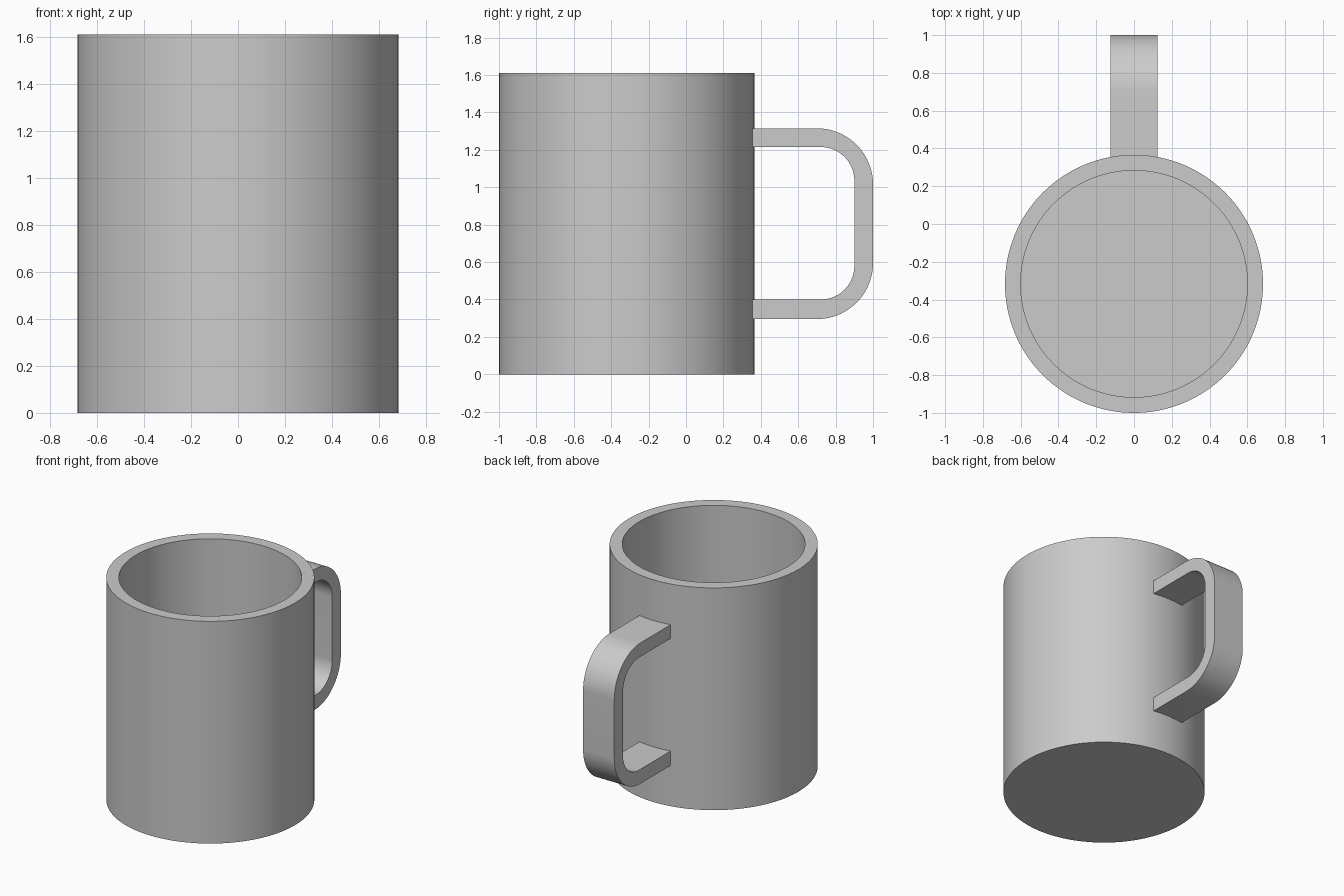
import bpy
import bmesh
import math

cube = bpy.data.objects.get("Cube")
if cube:
    bpy.data.objects.remove(cube, do_unlink=True)

CENTRE_Y = -0.317
OUTER_R, INNER_R = 0.683, 0.6
HEIGHT, FLOOR = 1.61, 0.08
SEGMENTS = 128

grey = bpy.data.materials.new("ceramic_grey")
grey.use_nodes = True
colour = (0.6, 0.6, 0.6, 1)
grey.diffuse_color = colour
grey.node_tree.nodes["Principled BSDF"].inputs["Base Color"].default_value = colour


def finish(bm, name):
    """Turn a bmesh into a smooth object with sharp edges kept."""
    bmesh.ops.recalc_face_normals(bm, faces=bm.faces)
    mesh = bpy.data.meshes.new(name)
    bm.to_mesh(mesh)
    bm.free()
    obj = bpy.data.objects.new(name, mesh)
    bpy.context.collection.objects.link(obj)
    mesh.materials.append(grey)
    bpy.ops.object.select_all(action="DESELECT")
    obj.select_set(True)
    bpy.context.view_layer.objects.active = obj
    bpy.ops.object.shade_smooth_by_angle(angle=math.radians(30))
    return obj


# Cup body: a closed cylinder whose top is inset to a rim and sunk to the floor
bm = bmesh.new()
rings = []
for radius, z in ((OUTER_R, 0), (OUTER_R, HEIGHT), (INNER_R, HEIGHT), (INNER_R, FLOOR)):
    angles = [2 * math.pi * i / SEGMENTS for i in range(SEGMENTS)]
    rings.append([bm.verts.new((radius * math.cos(a), CENTRE_Y + radius * math.sin(a), z))
                  for a in angles])
for low, high in zip(rings, rings[1:]):
    for i in range(SEGMENTS):
        j = (i + 1) % SEGMENTS
        bm.faces.new((low[i], low[j], high[j], high[i]))
bm.faces.new(rings[0])
bm.faces.new(rings[-1])
finish(bm, "cup_body")


# Handle: a flat strap bent through two rounded corners
def strap_edge(y_end, z_low, z_high, radius, steps=20):
    """Side outline of one face of the strap, from the top root to the bottom root."""
    root = 0.33
    points = [(root, z_high)]
    for z, start in ((z_high - radius, math.pi / 2), (z_low + radius, 0)):
        for i in range(steps + 1):
            a = start - i / steps * math.pi / 2
            points.append((y_end - radius + radius * math.cos(a), z + radius * math.sin(a)))
    return points + [(root, z_low)]


HALF_WIDTH = 0.125
outer = strap_edge(1.0, 0.295, 1.315, 0.3)
inner = strap_edge(0.9, 0.4, 1.215, 0.18)
bm = bmesh.new()
sections = []
for (yo, zo), (yi, zi) in zip(outer, inner):
    corners = ((-HALF_WIDTH, yo, zo), (HALF_WIDTH, yo, zo),
               (HALF_WIDTH, yi, zi), (-HALF_WIDTH, yi, zi))
    sections.append([bm.verts.new(c) for c in corners])
for a, b in zip(sections, sections[1:]):
    for i in range(4):
        j = (i + 1) % 4
        bm.faces.new((a[i], a[j], b[j], b[i]))
bm.faces.new(sections[0])
bm.faces.new(sections[-1])
finish(bm, "handle")
